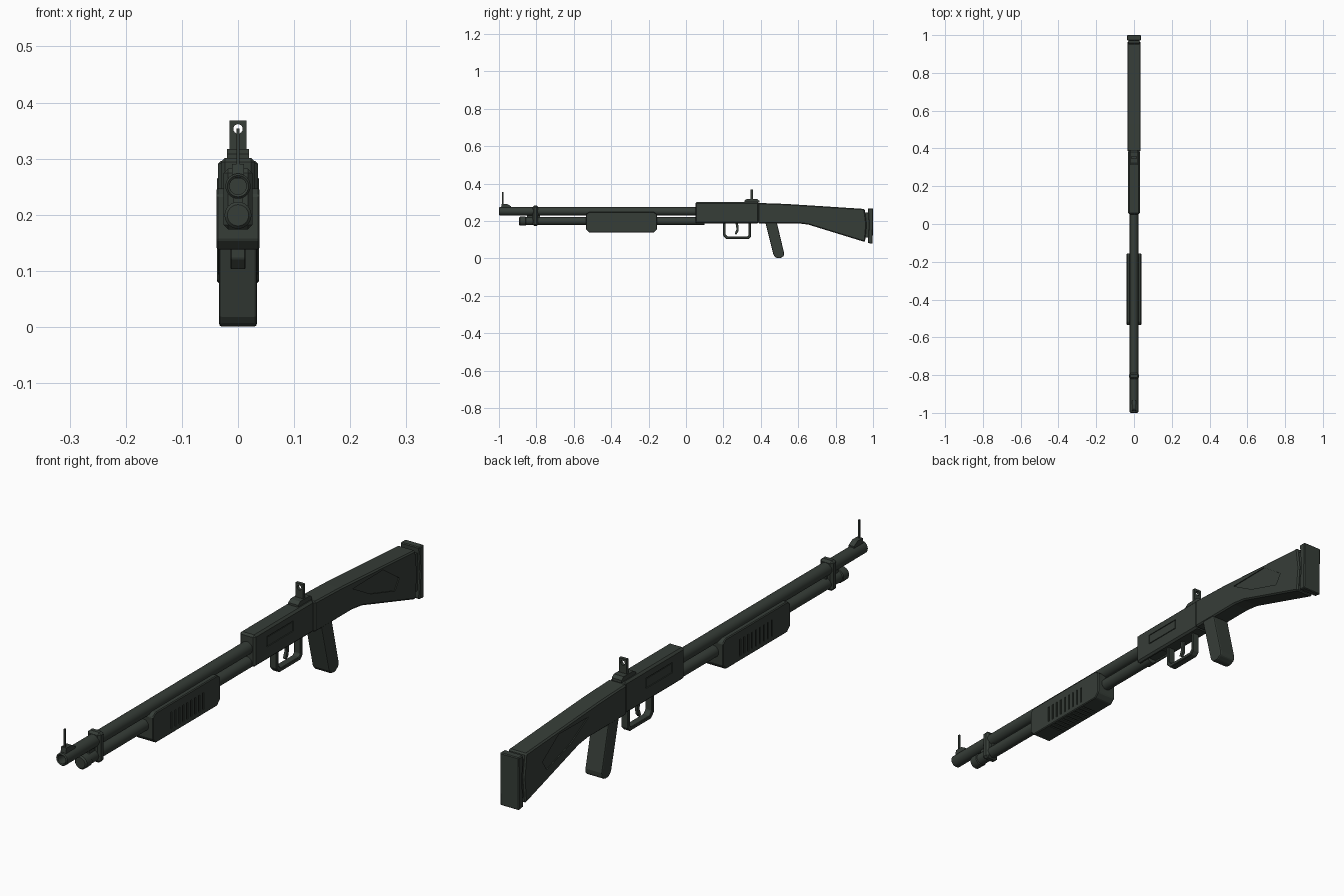
import bpy, bmesh, math
from mathutils import Matrix, Vector

if "Cube" in bpy.data.objects:
    bpy.data.objects.remove(bpy.data.objects["Cube"])

mat = bpy.data.materials.new("dark green metal")
mat.diffuse_color = (0.037, 0.047, 0.039, 1)
mat.use_nodes = True
mat.node_tree.nodes["Principled BSDF"].inputs["Base Color"].default_value = mat.diffuse_color


def finish(name, bm, bevel=0, segs=1, smooth=False):
    bmesh.ops.recalc_face_normals(bm, faces=bm.faces[:])
    me = bpy.data.meshes.new(name)
    bm.to_mesh(me)
    bm.free()
    me.materials.append(mat)
    ob = bpy.data.objects.new(name, me)
    bpy.context.collection.objects.link(ob)
    if bevel:
        m = ob.modifiers.new("bevel", 'BEVEL')
        m.width, m.segments, m.limit_method = bevel, segs, 'ANGLE'
    if smooth:
        bpy.context.view_layer.objects.active = ob
        ob.select_set(True)
        bpy.ops.object.shade_smooth_by_angle(angle=math.radians(35))
        ob.select_set(False)
    return ob


def add_box(bm, x0, x1, y0, y1, z0, z1):
    c = Vector(((x0 + x1) / 2, (y0 + y1) / 2, (z0 + z1) / 2))
    s = Matrix.Diagonal((x1 - x0, y1 - y0, z1 - z0, 1))
    bmesh.ops.create_cube(bm, size=1, matrix=Matrix.Translation(c) @ s)


def box(name, hw, y0, y1, z0, z1, bevel=0):
    bm = bmesh.new()
    add_box(bm, -hw, hw, y0, y1, z0, z1)
    return finish(name, bm, bevel)


def add_side(bm, pts, x0, x1):
    # side outline in (y, z), extruded across x
    f = bm.faces.new([bm.verts.new((x0, y, z)) for y, z in pts])
    r = bmesh.ops.extrude_face_region(bm, geom=[f])
    vs = [g for g in r["geom"] if isinstance(g, bmesh.types.BMVert)]
    bmesh.ops.translate(bm, verts=vs, vec=(x1 - x0, 0, 0))


def side(name, pts, hw, bevel=0, segs=1):
    bm = bmesh.new()
    add_side(bm, pts, -hw, hw)
    return finish(name, bm, bevel, segs)


def tube(name, prof, z, n=24):
    # profile of (radius, y), turned about a lengthwise axis at height z
    bm = bmesh.new()
    rings = [[bm.verts.new((r * math.cos(2 * math.pi * i / n), y,
                            z + r * math.sin(2 * math.pi * i / n))) for i in range(n)]
             for r, y in prof]
    for a, b in zip(rings, rings[1:]):
        for i in range(n):
            j = (i + 1) % n
            bm.faces.new((a[i], a[j], b[j], b[i]))
    bm.faces.new(rings[0])
    bm.faces.new(rings[-1])
    return finish(name, bm, smooth=True)


def cut(target, bm, name):
    c = finish(name, bm)
    c.hide_render = True
    c.hide_set(True)
    m = target.modifiers.new("cut", 'BOOLEAN')
    m.object, m.operation, m.solver = c, 'DIFFERENCE', 'EXACT'


# barrel with a shallow bore, and magazine tube below it
tube("barrel", [(0.015, -0.96), (0.015, -0.997), (0.019, -1.0), (0.0225, -0.996), (0.0225, 0.07)], 0.251)
tube("magazine_tube", [(0.021, -0.87), (0.021, 0.10)], 0.199)
tube("magazine_cap", [(0.019, -0.893), (0.024, -0.888), (0.024, -0.858), (0.021, -0.855)], 0.199)
box("barrel_lug", 0.008, -0.85, -0.78, 0.20, 0.25)
box("barrel_band", 0.026, -0.82, -0.79, 0.174, 0.282, 0.008)

# pump fore-end with finger grooves on both sides and underneath
fore = side("fore_end", [(-0.535, 0.235), (-0.52, 0.247), (-0.17, 0.247), (-0.155, 0.235),
                         (-0.155, 0.155), (-0.172, 0.138), (-0.518, 0.138), (-0.535, 0.155)], 0.0385, 0.003)
bm = bmesh.new()
for i in range(9):
    y = -0.435 + i * 0.0225
    for s in (-1, 1):
        add_box(bm, s * 0.039 - 0.004, s * 0.039 + 0.004, y, y + 0.007, 0.155, 0.215)
    add_box(bm, -0.028, 0.028, y, y + 0.007, 0.13, 0.142)
cut(fore, bm, "groove_cutter")

# receiver with ejection port and loading recess
rec = box("receiver", 0.0305, 0.05, 0.388, 0.187, 0.301, 0.007)
bm = bmesh.new()
add_box(bm, -0.04, -0.027, 0.12, 0.27, 0.235, 0.272)
add_box(bm, 0.027, 0.04, 0.12, 0.27, 0.235, 0.272)
add_box(bm, -0.018, 0.018, 0.07, 0.18, 0.17, 0.193)
cut(rec, bm, "port_cutter")
for s, n in ((-1, "left"), (1, "right")):
    bm = bmesh.new()
    add_box(bm, s * 0.0275 - 0.0015, s * 0.0275 + 0.0015, 0.125, 0.265, 0.239, 0.268)
    finish("port_cover_" + n, bm)

# stock with a recessed panel on each side
stock = side("stock", [(0.385, 0.296), (0.53, 0.291), (0.66, 0.283), (0.955, 0.264), (0.966, 0.18),
                       (0.957, 0.087), (0.655, 0.18), (0.60, 0.187), (0.385, 0.187)], 0.0355, 0.005)
bm = bmesh.new()
for s in (-1, 1):
    add_side(bm, [(0.60, 0.262), (0.77, 0.264), (0.862, 0.20), (0.838, 0.163), (0.70, 0.205)],
             s * 0.032, s * 0.045)
cut(stock, bm, "panel_cutter")

# butt pad
side("butt_pad", [(0.972, 0.267), (1.0, 0.267), (0.998, 0.078), (0.972, 0.082), (0.979, 0.18)], 0.0375, 0.003)
box("butt_spacer", 0.028, 0.95, 0.985, 0.11, 0.245)

# pistol grip
side("grip", [(0.41, 0.20), (0.425, 0.19), (0.468, 0.018), (0.48, 0.003), (0.502, 0.0),
              (0.523, 0.012), (0.524, 0.03), (0.486, 0.19), (0.486, 0.20)], 0.0335, 0.006, 2)

# trigger guard loop: outer and inner outlines bridged
outer = [(0.198, 0.19), (0.198, 0.122), (0.216, 0.103), (0.335, 0.103), (0.348, 0.117), (0.348, 0.19)]
inner = [(0.212, 0.19), (0.212, 0.128), (0.223, 0.116), (0.328, 0.116), (0.335, 0.123), (0.335, 0.19)]
side("trigger_guard", outer + inner[::-1], 0.0135, 0.002)
side("trigger", [(0.264, 0.195), (0.27, 0.155), (0.261, 0.132), (0.268, 0.127), (0.279, 0.14),
                 (0.281, 0.16), (0.278, 0.195)], 0.005)

# front sight: ramp and post
side("front_sight_ramp", [(-0.99, 0.265), (-0.985, 0.29), (-0.955, 0.29), (-0.935, 0.278), (-0.935, 0.265)], 0.0105)
box("front_sight_post", 0.003, -0.984, -0.976, 0.28, 0.354)

# rear sight: base and upright peep plate
side("rear_sight_base", [(0.312, 0.298), (0.312, 0.308), (0.325, 0.317), (0.38, 0.317),
                         (0.392, 0.308), (0.392, 0.298)], 0.0195)
peep = box("rear_sight_plate", 0.015, 0.346, 0.358, 0.305, 0.368)
bm = bmesh.new()
bmesh.ops.create_cone(bm, cap_ends=True, segments=16, radius1=0.0085, radius2=0.0085, depth=0.1,
                      matrix=Matrix.Translation((0, 0.352, 0.353)) @ Matrix.Rotation(math.pi / 2, 4, 'X'))
cut(peep, bm, "peep_cutter")
